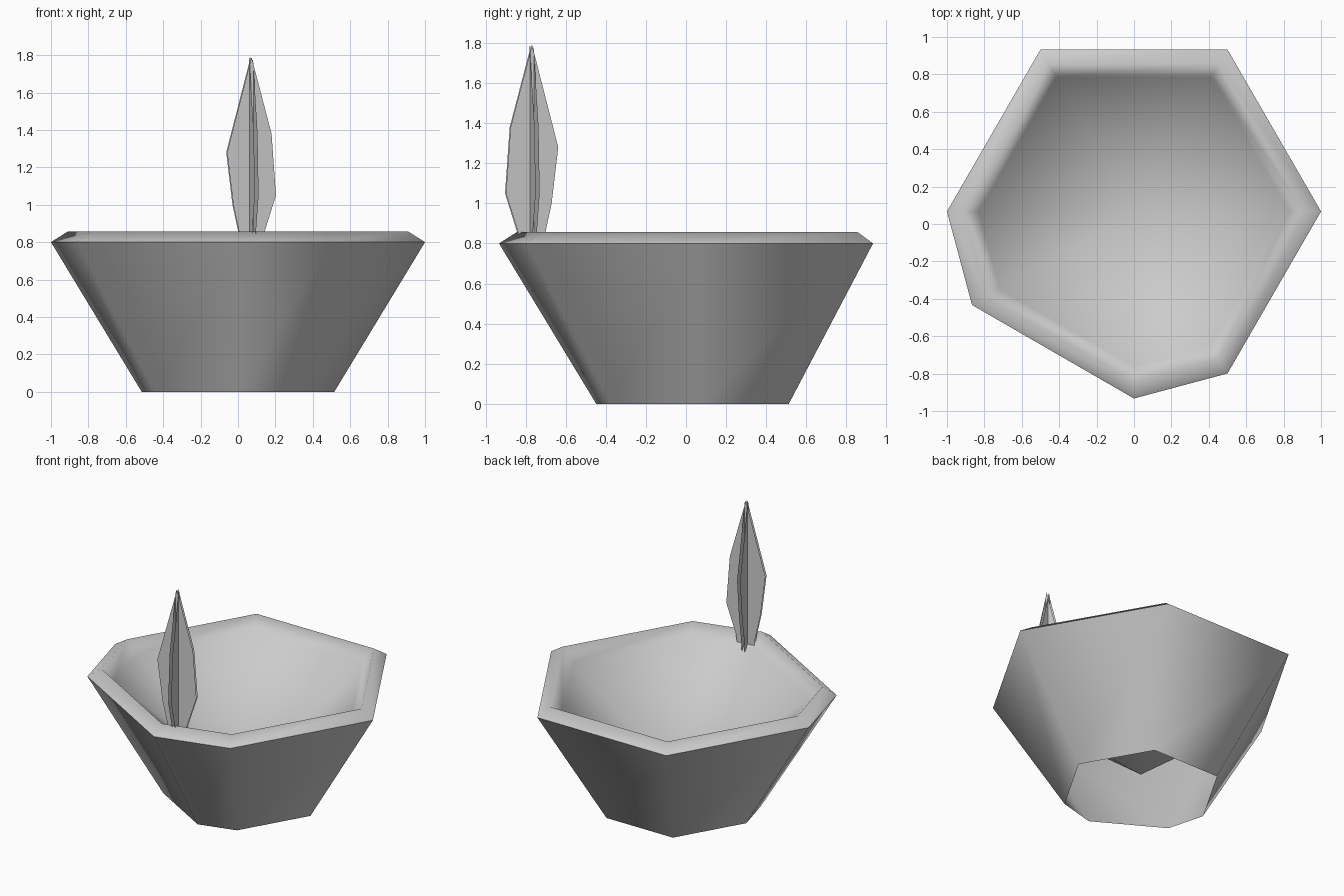
import bpy, bmesh
from math import radians, cos, sin
from mathutils import Matrix

cube = bpy.data.objects.get("Cube")
if cube:
    bpy.data.objects.remove(cube)

grey = bpy.data.materials.new("plain_grey")
grey.use_nodes = True
colour = (0.6, 0.6, 0.6, 1)
grey.diffuse_color = colour
grey.node_tree.nodes["Principled BSDF"].inputs["Base Color"].default_value = colour


def finish(bm, name):
    mesh = bpy.data.meshes.new(name)
    bm.to_mesh(mesh)
    bm.free()
    mesh.materials.append(grey)
    obj = bpy.data.objects.new(name, mesh)
    bpy.context.collection.objects.link(obj)
    return obj


# Bowl: an irregular seven-sided outline swept through (radius, height) rings,
# open underneath
CENTRE_Y = 0.067
CORNERS = [0, 60, 120, 180, 210, 270, 300]
PROFILE = [(0.515, 0), (1, 0.8), (0.91, 0.857), (0.83, 0.77)]
bm = bmesh.new()


def polar(radius, degrees, z):
    a = radians(degrees)
    return bm.verts.new((radius * cos(a), CENTRE_Y + radius * sin(a), z))


rings = [[polar(r, a, z) for a in CORNERS] for r, z in PROFILE]
count = len(CORNERS)
for low, high in zip(rings, rings[1:]):
    for i in range(count):
        j = (i + 1) % count
        bm.faces.new((low[i], low[j], high[j], high[i]))

# Inside of the bowl tapers to a point
tip = polar(0, 0, 0.115)
for i in range(count):
    bm.faces.new((rings[-1][i], rings[-1][(i + 1) % count], tip))

# Smooth shading, kept crisp at the outer lip
for face in bm.faces:
    face.smooth = True
lip = rings[1]
for i in range(count):
    bm.edges.get((lip[i], lip[(i + 1) % count])).smooth = False
finish(bm, "bowl")

# Two crossed blades on the front of the rim, each a pair of sheets
BLADE = [(0, 1.79), (-0.134, 1.28), (-0.1, 1.0), (-0.065, 0.84), (-0.05, 0.72),
         (0.05, 0.71), (0.07, 0.85), (0.134, 1.05), (0.11, 1.38)]
for name, turn in (("blade_across", 13), ("blade_along", -77)):
    bm = bmesh.new()
    bm.faces.new([bm.verts.new((x, 0, z)) for x, z in BLADE])
    bm.transform(Matrix.Translation((0.07, -0.77, 0)) @ Matrix.Rotation(radians(turn), 4, "Z"))
    blade = finish(bm, name)
    sheets = blade.modifiers.new("paired_sheets", "SOLIDIFY")
    sheets.thickness = 0.02
    sheets.offset = 0
    sheets.use_rim = False
